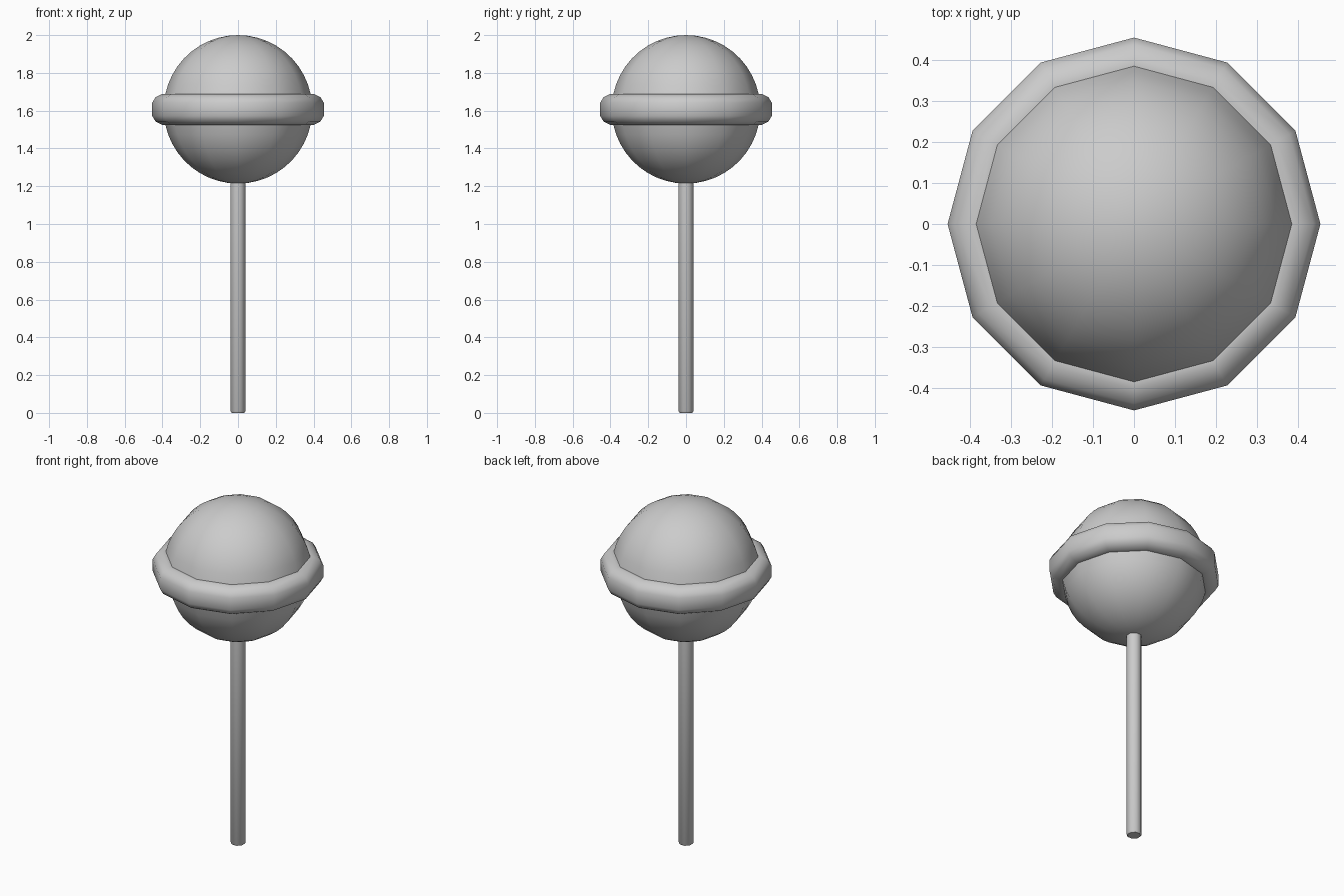
import bpy, bmesh, math

if "Cube" in bpy.data.objects:
    bpy.data.objects.remove(bpy.data.objects["Cube"])


def lathe(name, profile, sides, turn=0.0):
    """Revolve an (r, z) profile around z; zero radius points become poles."""
    bm = bmesh.new()
    rings = []
    for r, z in profile:
        if r < 1e-6:
            rings.append([bm.verts.new((0, 0, z))] * sides)
        else:
            rings.append([bm.verts.new((r * math.cos(turn + math.tau * i / sides),
                                        r * math.sin(turn + math.tau * i / sides), z))
                          for i in range(sides)])
    for low, high in zip(rings, rings[1:]):
        for i in range(sides):
            j = (i + 1) % sides
            corners = list(dict.fromkeys((low[i], low[j], high[j], high[i])))
            bm.faces.new(corners)
    bmesh.ops.recalc_face_normals(bm, faces=bm.faces)
    mesh = bpy.data.meshes.new(name)
    bm.to_mesh(mesh)
    bm.free()
    obj = bpy.data.objects.new(name, mesh)
    bpy.context.collection.objects.link(obj)
    return obj


def smooth(obj, degrees):
    bpy.ops.object.select_all(action='DESELECT')
    obj.select_set(True)
    bpy.context.view_layer.objects.active = obj
    bpy.ops.object.shade_smooth_by_angle(angle=math.radians(degrees))


# Candy ball with a raised band around its middle
R, CZ, HALF = 0.393, 1.607, 0.082
edge = math.asin(HALF / R)
steps = 10
cap = []
for i in range(steps + 1):
    a = edge + (math.pi / 2 - edge) * i / steps
    cap.append((R * math.cos(a), R * math.sin(a)))
band = [(0.402, HALF), (0.437, 0.064), (0.454, 0.035)]
upper = band[::-1] + cap
profile = [(r, CZ - z) for r, z in upper[::-1]] + [(r, CZ + z) for r, z in upper]
candy = lathe("candy", profile, 12)
smooth(candy, 60)

# Stick with a slightly softened lower end
stick = lathe("stick", [(0, 0), (0.036, 0), (0.042, 0.008), (0.042, 1.3), (0, 1.3)],
              8, math.pi / 8)
smooth(stick, 50)
